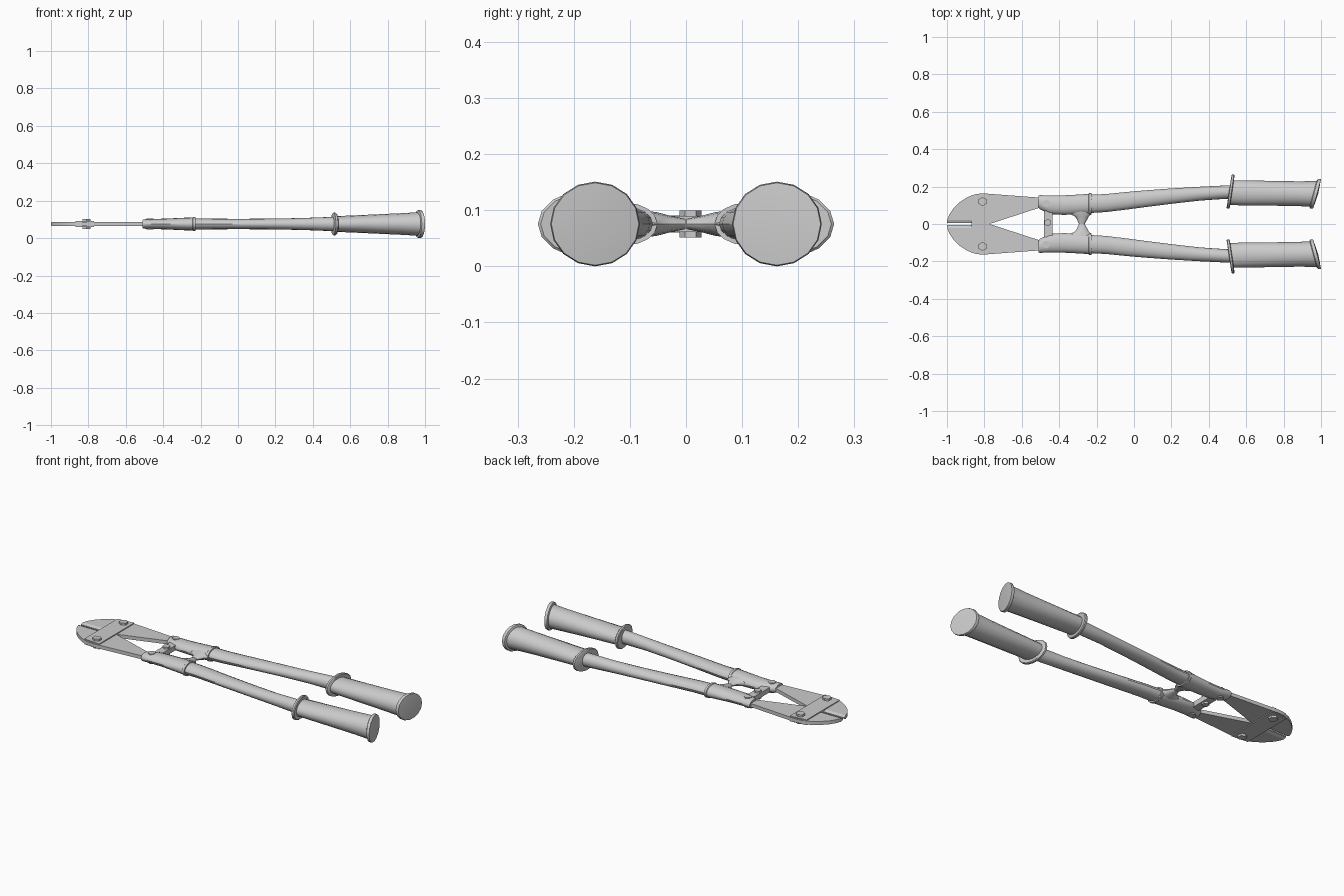
import bpy, bmesh, math
from mathutils import Vector

if "Cube" in bpy.data.objects:
    bpy.data.objects.remove(bpy.data.objects["Cube"])

ZC = 0.0755  # height of the tool's mid-plane


def finish(name, bm, mirror=True, angle=35):
    bmesh.ops.recalc_face_normals(bm, faces=bm.faces)
    me = bpy.data.meshes.new(name)
    bm.to_mesh(me)
    bm.free()
    ob = bpy.data.objects.new(name, me)
    bpy.context.collection.objects.link(ob)
    if mirror:
        m = ob.modifiers.new("Mirror", 'MIRROR')
        m.use_axis = (False, True, False)
        m.use_clip = False
        m.use_mirror_merge = False
    bpy.ops.object.select_all(action='DESELECT')
    bpy.context.view_layer.objects.active = ob
    ob.select_set(True)
    bpy.ops.object.shade_smooth_by_angle(angle=math.radians(angle))
    return ob


def loft(name, sections, n=16, dome=0.0):
    """Elliptical rings along x: (x, y, ry, rz, lean), lean = dx at the outer edge."""
    bm = bmesh.new()
    rings = []
    for x, y, ry, rz, lean in sections:
        ring = []
        for i in range(n):
            a = 2 * math.pi * i / n
            c, s = math.cos(a), math.sin(a)
            ring.append(bm.verts.new((x + lean * c, y + ry * c, ZC + rz * s)))
        rings.append(ring)
    for r0, r1 in zip(rings, rings[1:]):
        for i in range(n):
            j = (i + 1) % n
            bm.faces.new((r0[i], r0[j], r1[j], r1[i]))
    bm.faces.new(rings[0])
    x, y = sections[-1][:2]
    tip = bm.verts.new((x + dome, y, ZC))
    for i in range(n):
        bm.faces.new((rings[-1][i], rings[-1][(i + 1) % n], tip))
    return finish(name, bm)


def prism(name, pts, half, z=ZC, mirror=True, thin_below=None):
    """Extruded plan outline; verts with y under thin_below form a blade edge."""
    bm = bmesh.new()
    f = bm.faces.new([bm.verts.new((x, y, z - half)) for x, y in pts])
    up = bmesh.ops.extrude_face_region(bm, geom=[f])['geom']
    for v in up:
        if isinstance(v, bmesh.types.BMVert):
            v.co.z += 2 * half
    if thin_below is not None:
        for v in bm.verts:
            if v.co.y < thin_below:
                v.co.z = z + (v.co.z - z) * 0.3
    return finish(name, bm, mirror)


def bolt(name, x, y, r, half, mirror=True):
    pts = [(x + r * math.cos(math.radians(60 * i + 30)),
            y + r * math.sin(math.radians(60 * i + 30))) for i in range(6)]
    return prism(name, pts, half, mirror=mirror)


# Jaws with bevelled cutting edges
prism("jaw", [(-0.87, 0.001), (-0.77, 0.001), (-0.49, 0.092), (-0.49, 0.14),
              (-0.77, 0.161), (-0.81, 0.164), (-0.845, 0.160), (-0.89, 0.144),
              (-0.93, 0.118), (-0.965, 0.085), (-0.988, 0.050), (-0.998, 0.022),
              (-0.87, 0.022)], 0.010)
prism("cutting_edge", [(-0.998, 0.022), (-1.0, 0.005), (-0.87, 0.005), (-0.87, 0.022)],
      0.010, thin_below=0.01)

# Strap plates across both jaws, above and below
for name, s in (("top_strap", 1), ("bottom_strap", -1)):
    prism(name, [(-0.87, -0.150), (-0.77, -0.159), (-0.77, 0.159), (-0.87, 0.150)],
          0.003, z=ZC + s * 0.0125, mirror=False)
bolt("jaw_bolt", -0.81, 0.12, 0.024, 0.027)

# Flattened sleeves holding the jaw tails
loft("sleeve", [(-0.51, 0.119, 0.034, 0.022, 0), (-0.505, 0.117, 0.037, 0.025, 0),
                (-0.45, 0.103, 0.050, 0.027, 0), (-0.38, 0.101, 0.052, 0.029, 0),
                (-0.30, 0.104, 0.053, 0.033, 0), (-0.243, 0.107, 0.054, 0.035, 0),
                (-0.24, 0.108, 0.057, 0.038, 0), (-0.228, 0.108, 0.057, 0.038, 0)])
bolt("sleeve_bolt", -0.47, 0.11, 0.021, 0.029)

# Centre link with its bolt
prism("centre_link", [(-0.482, -0.07), (-0.437, -0.07), (-0.437, 0.07), (-0.482, 0.07)],
      0.014, mirror=False)
bolt("link_bolt", -0.46, 0.008, 0.020, 0.024, mirror=False)

# Stop lugs that taper to a thin meeting edge
bm = bmesh.new()
prev = None
for y, x, rx, rz in ((0.085, -0.285, 0.062, 0.026), (0.052, -0.283, 0.056, 0.021),
                     (0.040, -0.279, 0.036, 0.018), (0.025, -0.277, 0.028, 0.014),
                     (0.010, -0.279, 0.020, 0.011), (0.001, -0.279, 0.016, 0.009)):
    ring = [bm.verts.new((x + rx * math.cos(i * math.pi / 6), y,
                          ZC + rz * math.sin(i * math.pi / 6))) for i in range(12)]
    if prev:
        for i in range(12):
            j = (i + 1) % 12
            bm.faces.new((prev[i], prev[j], ring[j], ring[i]))
    else:
        bm.faces.new(ring)
    prev = ring
bm.faces.new(prev)
finish("stop_lug", bm)

# Curved handle tubes
loft("handle_tube", [(-0.25, 0.107, 0.049, 0.031, 0), (-0.15, 0.112, 0.048, 0.029, 0),
                     (-0.05, 0.123, 0.047, 0.028, 0), (0.05, 0.134, 0.045, 0.028, 0),
                     (0.20, 0.149, 0.041, 0.029, 0), (0.35, 0.162, 0.037, 0.032, 0),
                     (0.45, 0.168, 0.036, 0.036, 0), (0.53, 0.172, 0.036, 0.038, 0)])

# Leaning hand guards
loft("hand_guard", [(0.508, 0.173, 0.086, 0.057, 0.013), (0.511, 0.173, 0.091, 0.061, 0.013),
                    (0.521, 0.173, 0.091, 0.061, 0.013), (0.525, 0.173, 0.086, 0.057, 0.013)])

# Grips flaring towards the end
loft("grip", [(0.517, 0.168, 0.066, 0.042, 0.01), (0.60, 0.166, 0.067, 0.045, 0.01),
              (0.75, 0.164, 0.066, 0.052, 0.01), (0.88, 0.162, 0.066, 0.058, 0.014),
              (0.967, 0.162, 0.069, 0.063, 0.018)])

# End caps with a shallow domed face
loft("end_cap", [(0.958, 0.162, 0.070, 0.066, 0.019), (0.962, 0.162, 0.078, 0.0735, 0.021),
                 (0.970, 0.162, 0.080, 0.0755, 0.021), (0.979, 0.162, 0.078, 0.0735, 0.021)],
     dome=0.006)
